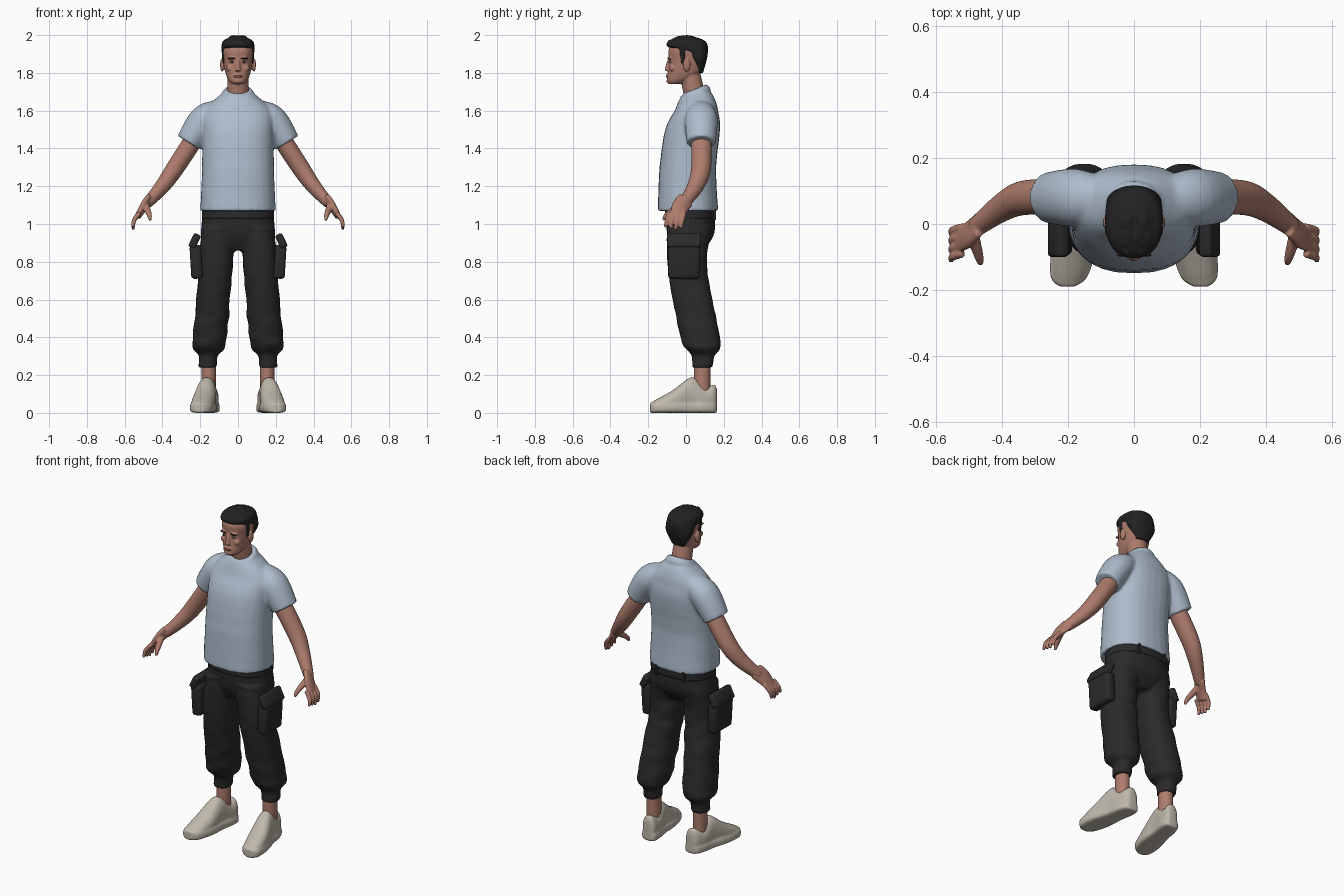
import bpy, bmesh, math, random
from mathutils import Vector, Matrix, noise

random.seed(4)
if "Cube" in bpy.data.objects:
    bpy.data.objects.remove(bpy.data.objects["Cube"])


def material(name, red, green, blue):
    mat = bpy.data.materials.new(name)
    mat.use_nodes = True
    mat.diffuse_color = (red, green, blue, 1)
    shader = mat.node_tree.nodes["Principled BSDF"]
    shader.inputs["Base Color"].default_value = mat.diffuse_color
    shader.inputs["Roughness"].default_value = .8
    return mat


SKIN = material("skin", .42, .2, .15)
SHIRT = material("light blue cloth", .42, .5, .6)
PANTS = material("black cloth", .023, .023, .023)
HAIR = material("dark hair", .016, .016, .016)
SHOE = material("cream leather", .52, .48, .41)
LIP = material("lip", .3, .11, .09)
EYE = material("eye white", .55, .5, .47)
UP = (0, 0, 1)


def resample(rows, steps=5):
    """Smooth the rows with a Catmull-Rom spline."""
    last = len(rows) - 1
    result = []
    for i in range(last):
        before, start, end, after = (
            Vector(rows[max(0, min(last, i + k))]) for k in (-1, 0, 1, 2))
        leave, arrive = (end - before) / 2, (after - start) / 2
        for step in range(steps):
            t = step / steps
            ease = t * t * (3 - 2 * t)
            result.append(start.lerp(end, ease) + leave * t * (1 - t) ** 2
                          - arrive * t * t * (1 - t))
    return result + [Vector(rows[last])]


def loft(bm, rows, power=2, axis=None, wrinkle=0, sides=28):
    """Closed skin over rounded sections (x, y, z, radius, cross radius)."""
    rows = resample(rows)
    centres = [Vector(row[:3]) for row in rows]
    last = len(rows) - 1
    rings = []
    for i, centre in enumerate(centres):
        along = Vector(axis) if axis else centres[min(i + 1, last)] - centres[max(i - 1, 0)]
        along.normalize()
        across = (Vector((1, 0, 0)) - along * along.x).normalized()
        other = along.cross(across)
        ring = []
        for k in range(sides):
            angle = math.tau * k / sides
            u, v = (math.copysign(abs(c) ** (2 / power), c)
                    for c in (math.cos(angle), math.sin(angle)))
            offset = across * u * rows[i][3] + other * v * rows[i][4]
            point = centre + offset
            fold = noise.noise(Vector((point.x * 8, point.y * 8, point.z * 25)))
            ring.append(bm.verts.new(point + offset * wrinkle * fold))
        rings.append(ring)
    for low, high in zip(rings, rings[1:]):
        for k in range(sides):
            bm.faces.new((low[k - 1], low[k], high[k], high[k - 1]))
    bm.faces.new(rings[0])
    bm.faces.new(rings[-1])


def limb(bm, rows, ratio=1, **options):
    """Loft along a path of (x, y, z, radius)."""
    loft(bm, [(x, y, z, r, r * ratio) for x, y, z, r in rows], **options)


def stack(bm, rows, centre=lambda z: 0, **options):
    """Loft of level sections (z, half width, front, back)."""
    loft(bm, [(centre(z), (front + back) / 2, z, half, (back - front) / 2)
              for z, half, front, back in rows], axis=UP, power=2.3, **options)


def blob(bm, at, size):
    bmesh.ops.create_icosphere(bm, subdivisions=3, radius=1,
                               matrix=Matrix.LocRotScale(Vector(at), None, Vector(size)))


def finish(name, bm, mat, voxel=0, mirror=True):
    """Make the object, mirror it, and fuse its pieces into one skin."""
    bmesh.ops.recalc_face_normals(bm, faces=bm.faces)
    for face in bm.faces:
        face.smooth = True
    mesh = bpy.data.meshes.new(name)
    bm.to_mesh(mesh)
    bm.free()
    mesh.materials.append(mat)
    ob = bpy.data.objects.new(name, mesh)
    bpy.context.collection.objects.link(ob)
    if mirror:
        ob.modifiers.new("mirror", "MIRROR").use_mirror_merge = False
    if voxel:
        fuse = ob.modifiers.new("fuse", "REMESH")
        fuse.mode, fuse.voxel_size, fuse.use_smooth_shade = "VOXEL", voxel, True
        ob.modifiers.new("soften", "SMOOTH").iterations = 4
    return ob


def box(name, at, size, tilt, bevel):
    bm = bmesh.new()
    bmesh.ops.create_cube(bm, size=1, matrix=Matrix.Translation(at)
                          @ Matrix.Rotation(tilt, 4, "Y") @ Matrix.Diagonal((*size, 1)))
    rounding = finish(name, bm, PANTS).modifiers.new("round", "BEVEL")
    rounding.width, rounding.segments = bevel, 3


# Shirt: torso, collar and sleeves
bm = bmesh.new()
stack(bm, [(1.07, .2, -.15, .17), (1.3, .19, -.14, .16), (1.5, .19, -.11, .18),
           (1.6, .18, -.06, .17), (1.67, .11, -.03, .15), (1.71, .06, .01, .12)], wrinkle=.01)
limb(bm, [(0, .05, 1.68, .09), (0, .04, 1.71, .075)], axis=(0, -.4, .9))
limb(bm, [(.1, .08, 1.6, .06), (.18, .08, 1.55, .08), (.26, .08, 1.43, .07)], ratio=1.1)
finish("shirt", bm, SHIRT, .009)

# Trousers: hips and baggy gathered legs
bm = bmesh.new()
stack(bm, [(1.1, .18, -.11, .15), (.95, .19, -.1, .15), (.86, .1, -.06, .09)])
stack(bm, [(.98, .09, -.1, .14), (.8, .09, -.1, .11), (.6, .09, -.07, .14), (.4, .09, -.03, .18),
           (.34, .085, 0, .18), (.3, .05, .03, .15), (.24, .05, .03, .14)],
      centre=lambda z: .18 - .08 * z, wrinkle=.09)
finish("trousers", bm, PANTS, .009)
bm = bmesh.new()
stack(bm, [(z, .19, -.11, .16) for z in (1.03, 1.08)])
finish("waistband", bm, PANTS, mirror=False)
box("cargo_pocket", (.222, -.01, .8), (.06, .17, .18), .06, .018)
box("pocket_flap", (.23, -.01, .91), (.04, .18, .08), -.45, .012)
box("belt_loop", (.09, .15, 1.05), (.016, .02, .06), 0, .004)

# Arms with palms, fingers and thumbs
bm = bmesh.new()
limb(bm, [(.2, .08, 1.5, .05), (.33, .08, 1.3, .048), (.4, .05, 1.2, .04), (.48, -.01, 1.11, .028)],
     ratio=1.1)
limb(bm, [(.47, 0, 1.13, .02), (.5, -.03, 1.09, .02), (.53, -.05, 1.04, .016)], ratio=2.3)
for finger in range(4):
    y = -.09 + finger * .027
    tip = .97 + .006 * abs(finger - 2)
    limb(bm, [(.52, y, 1.06, .012), (.55, y - .01, 1.02, .012), (.555, y - .02, tip, .008)])
limb(bm, [(.49, -.03, 1.1, .02), (.47, -.1, 1.05, .014), (.465, -.12, 1.02, .008)])
finish("arms", bm, SKIN, .005)

# Ankles
bm = bmesh.new()
limb(bm, [(.155, .085, .1, .038), (.155, .085, .3, .038)], ratio=1.15)
finish("ankles", bm, SKIN)


# Shoes: upper and wider flat sole, toes turned out
def shoe_shell(rows, power):
    loft(bm, [(.17 - .17 * y, y, height / 2, half, height / 2) for y, half, height in rows],
         axis=(0, -1, 0), power=power)


bm = bmesh.new()
upper = [(.165, .02, .12), (.15, .04, .15), (.1, .05, .14), (.03, .05, .19),
         (-.07, .06, .12), (-.16, .05, .07), (-.19, .02, .05)]
shoe_shell(upper, 2.2)
shoe_shell([(y, half * 1.12, .055) for y, half, height in upper], 4)
finish("shoes", bm, SHOE, .007)

# Head with neck, nose, mouth, chin, brows, cheeks and ears
bm = bmesh.new()
stack(bm, [(1.74, .03, -.09, -.03), (1.76, .05, -.1, .02), (1.8, .066, -.096, .08),
           (1.86, .076, -.09, .1), (1.93, .08, -.09, .1), (1.98, .03, -.03, .04)])
limb(bm, [(0, .06, 1.62, .06), (0, .02, 1.8, .055)], axis=UP)
limb(bm, [(0, -.09, 1.87, .008), (0, -.1, 1.81, .015)])
blob(bm, (0, -.092, 1.786), (.026, .013, .016))
blob(bm, (0, -.09, 1.757), (.022, .014, .013))
blob(bm, (.032, -.085, 1.877), (.024, .012, .008))
blob(bm, (.042, -.072, 1.825), (.02, .016, .018))
blob(bm, (.084, .004, 1.842), (.011, .02, .036))
finish("head", bm, SKIN, .004)

# Face details
for name, at, size, mat in (
        ("lips", (0, -.1, 1.781), (.021, .007, .006), LIP),
        ("eyes", (.032, -.085, 1.857), (.013, .006, .005), EYE),
        ("irises", (.032, -.09, 1.857), (.005, .003, .005), HAIR),
        ("eyebrows", (.034, -.094, 1.877), (.02, .005, .004), HAIR)):
    bm = bmesh.new()
    blob(bm, at, size)
    finish(name, bm, mat, mirror=name != "lips")

# Hair: cropped cap, sideburns and tufts
bm = bmesh.new()
stack(bm, [(1.8, .04, .05, .09), (1.87, .08, .02, .11), (1.91, .085, -.02, .116),
           (1.94, .088, -.1, .116), (1.97, .078, -.09, .1), (1.99, .04, -.05, .05)])
limb(bm, [(.077, -.02, 1.94, .012), (.075, -.015, 1.85, .007)], ratio=1.5)
for tuft in range(40):
    angle, reach = random.uniform(0, math.tau), math.sqrt(random.random())
    size = random.uniform(.009, .014)
    blob(bm, (.07 * reach * math.cos(angle), .09 * reach * math.sin(angle), 1.988 - .03 * reach ** 3),
         (size * .7, size * 1.4, size))
finish("hair", bm, HAIR, .005)
